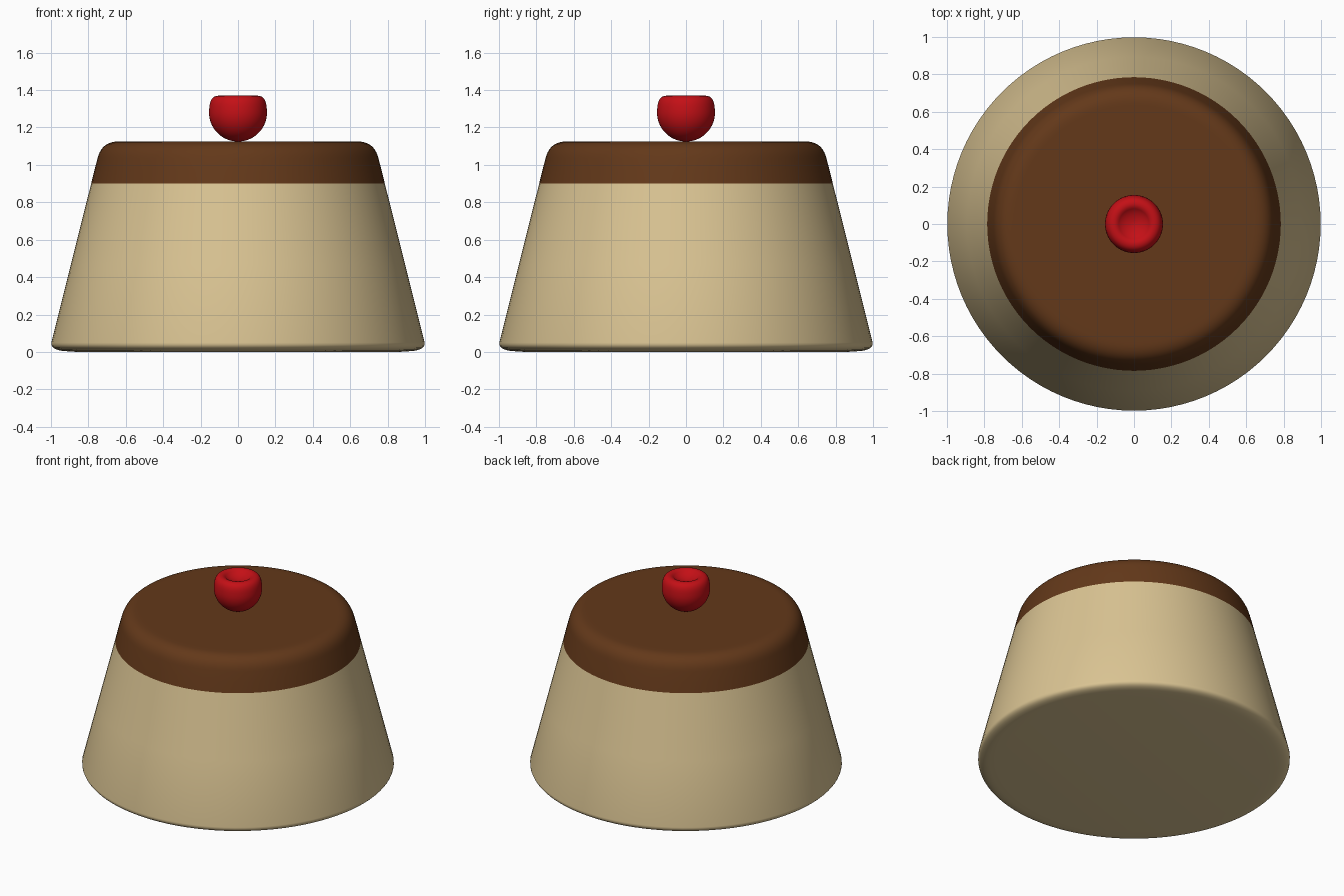
import bpy, bmesh, math

if "Cube" in bpy.data.objects:
    bpy.data.objects.remove(bpy.data.objects["Cube"])

SEG = 96


def bend(a, corner, b, n=8):
    """Points of a rounded corner running from a to b."""
    pts = []
    for i in range(n + 1):
        t = i / n
        pts.append(tuple((1 - t) ** 2 * p + 2 * t * (1 - t) * q + t * t * r
                         for p, q, r in zip(a, corner, b)))
    return pts


def lathe(name, profile, color):
    """Revolve (radius, z) points, listed bottom to top, around the z axis."""
    bm = bmesh.new()
    rings = []
    for r, z in profile:
        if r < 1e-5:
            rings.append([bm.verts.new((0, 0, z))] * SEG)
        else:
            rings.append([bm.verts.new((r * math.cos(math.tau * j / SEG),
                                        r * math.sin(math.tau * j / SEG), z))
                          for j in range(SEG)])
    for lo, hi in zip(rings, rings[1:]):
        for j in range(SEG):
            k = (j + 1) % SEG
            loop = list(dict.fromkeys((lo[j], lo[k], hi[k], hi[j])))
            bm.faces.new(loop).smooth = True
    mesh = bpy.data.meshes.new(name)
    bm.to_mesh(mesh)
    bm.free()
    mat = bpy.data.materials.new(name)
    mat.diffuse_color = (*color, 1)
    mat.use_nodes = True
    mat.node_tree.nodes["Principled BSDF"].inputs["Base Color"].default_value = mat.diffuse_color
    mesh.materials.append(mat)
    obj = bpy.data.objects.new(name, mesh)
    bpy.context.collection.objects.link(obj)
    return obj


# Custard body: flat base, softly rounded foot, tapering wall
lathe("custard", [(0, 0), (0.86, 0.0)]
      + bend((0.9, 0.003), (1.005, 0.005), (0.998, 0.05))
      + [(0.893, 0.47), (0.785, 0.9)], (0.70, 0.55, 0.29))

# Caramel cap: continues the taper and rounds over into a flat top
lathe("caramel", [(0.785, 0.9), (0.768, 0.97)]
      + bend((0.751, 1.035), (0.729, 1.125), (0.64, 1.125), 10)
      + [(0.6, 1.125), (0, 1.125)], (0.125, 0.04, 0.01))

# Cherry: round underside, blunt rim and a dimple for the stem
R, CZ = 0.155, 1.28
bowl = [(R * math.sin(a), CZ - R * math.cos(a))
        for a in (math.radians(95) * i / 16 for i in range(17))]
lathe("cherry", bowl
      + bend((0.153, 1.31), (0.147, 1.37), (0.105, 1.37), 7)
      + bend((0.09, 1.367), (0.06, 1.335), (0, 1.33), 7), (0.55, 0.005, 0.008))
